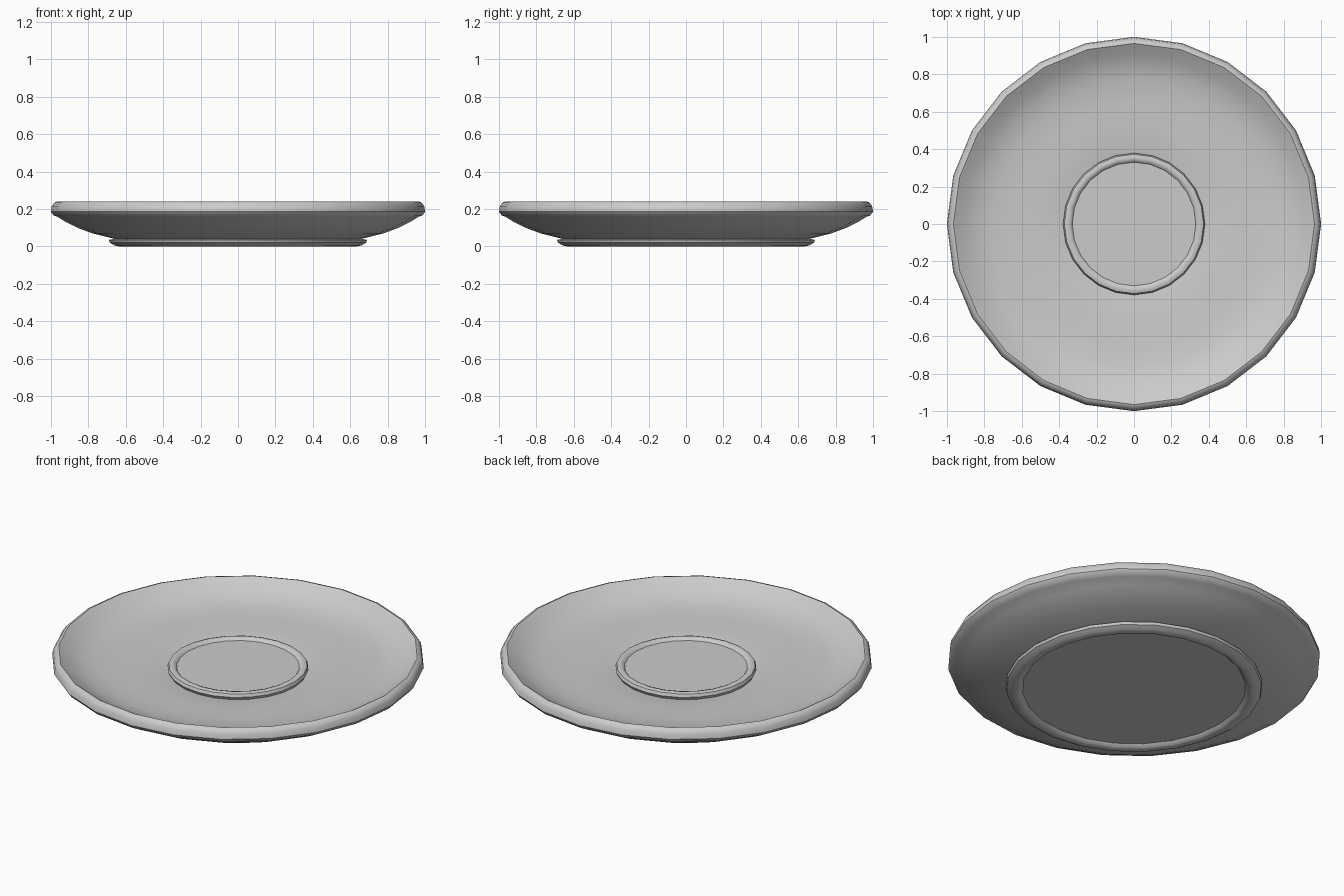
import bpy, bmesh, math

if "Cube" in bpy.data.objects:
    bpy.data.objects.remove(bpy.data.objects["Cube"])

SIDES = 24

def lathe(name, profile):
    """Spin a (radius, height) profile round z; cap both open ends."""
    bm = bmesh.new()
    rings = []
    for r, z in profile:
        rings.append([bm.verts.new((r * math.cos(2 * math.pi * i / SIDES),
                                    r * math.sin(2 * math.pi * i / SIDES), z))
                      for i in range(SIDES)])
    for a, b in zip(rings, rings[1:]):
        for i in range(SIDES):
            j = (i + 1) % SIDES
            bm.faces.new((a[i], a[j], b[j], b[i]))
    bm.faces.new(rings[0][::-1])
    bm.faces.new(rings[-1])
    bmesh.ops.recalc_face_normals(bm, faces=bm.faces)
    me = bpy.data.meshes.new(name)
    bm.to_mesh(me)
    bm.free()
    ob = bpy.data.objects.new(name, me)
    bpy.context.collection.objects.link(ob)
    bpy.ops.object.select_all(action='DESELECT')
    ob.select_set(True)
    bpy.context.view_layer.objects.active = ob
    bpy.ops.object.shade_smooth_by_angle(angle=math.radians(40))
    return ob

saucer = [
    # shallow recess and rounded foot ring
    (0.60, 0.02), (0.615, 0.005), (0.635, 0.0), (0.66, 0.005),
    (0.685, 0.02), (0.69, 0.035), (0.66, 0.04),
    # curved underside
    (0.70, 0.05), (0.78, 0.07), (0.86, 0.10), (0.92, 0.13), (0.965, 0.158),
    # rounded rim
    (0.985, 0.165), (1.0, 0.185), (0.995, 0.215), (0.98, 0.235), (0.965, 0.24),
    # dished upper surface
    (0.945, 0.228), (0.90, 0.20), (0.84, 0.174), (0.76, 0.156), (0.65, 0.148),
    (0.52, 0.144), (0.44, 0.138), (0.37, 0.128),
    # raised bead round the cup seat
    (0.379, 0.145), (0.372, 0.162), (0.355, 0.168), (0.338, 0.163), (0.33, 0.152),
]
lathe("saucer", saucer)
